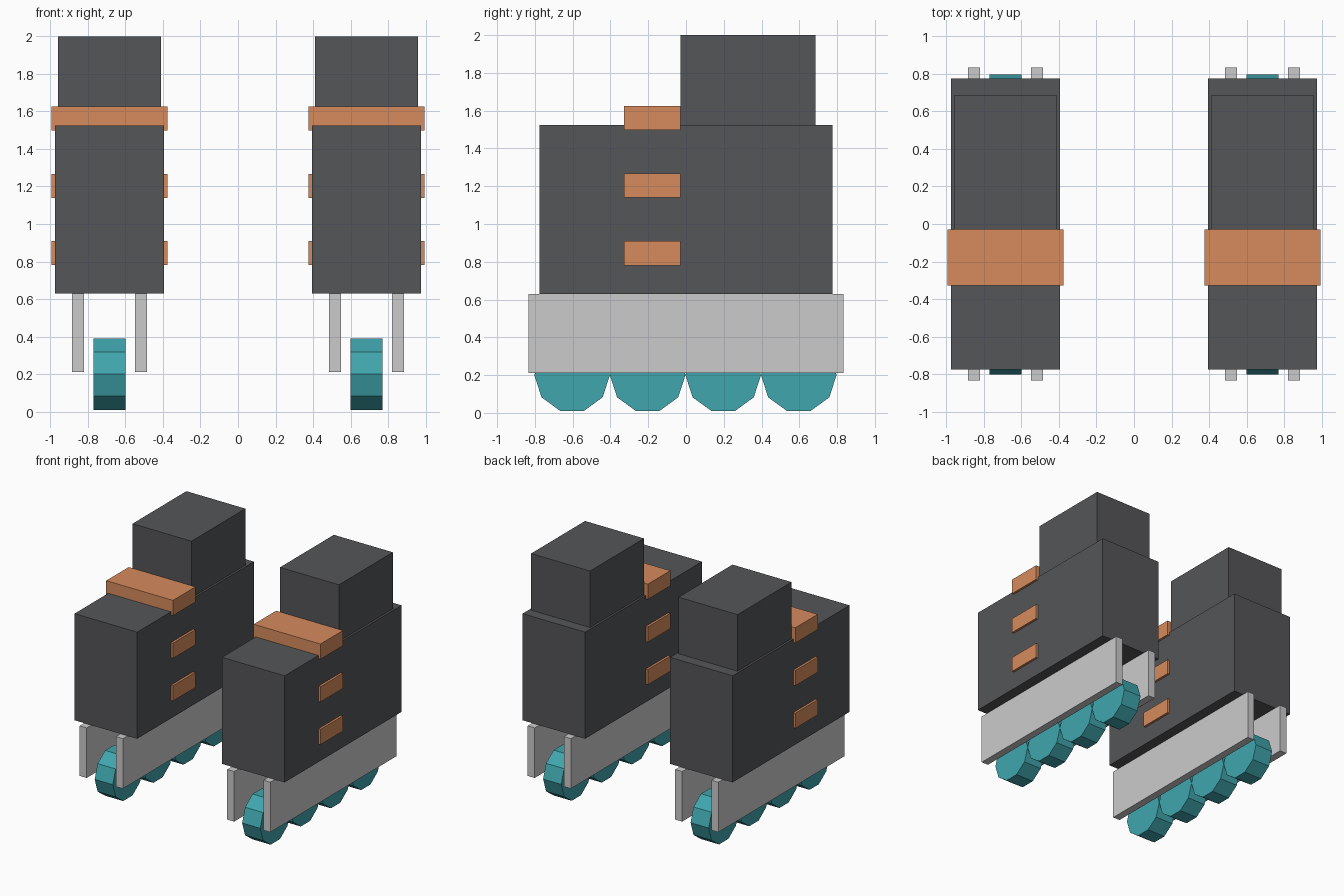
import bpy
from math import pi

if "Cube" in bpy.data.objects:
    bpy.data.objects.remove(bpy.data.objects["Cube"])


def material(name, rgb):
    m = bpy.data.materials.new(name)
    m.diffuse_color = (*rgb, 1)
    m.use_nodes = True
    m.node_tree.nodes["Principled BSDF"].inputs["Base Color"].default_value = m.diffuse_color
    return m


DARK = material("dark_shell", (0.09, 0.092, 0.098))
ORANGE = material("orange_strap", (0.67, 0.26, 0.11))
TEAL = material("teal_wheel", (0.05, 0.38, 0.42))


def finish(name, mat):
    ob = bpy.context.object
    ob.name = name
    if mat:
        ob.data.materials.append(mat)


def box(name, x, width, y0, y1, z0, z1, mat=None):
    bpy.ops.mesh.primitive_cube_add(size=1, location=(x, (y0 + y1) / 2, (z0 + z1) / 2))
    ob = bpy.context.object
    ob.scale = (width, y1 - y0, z1 - z0)
    bpy.ops.object.transform_apply(location=False, rotation=False, scale=True)
    finish(name, mat)


def skate(side, x):
    # Boot and ankle cuff
    box(side + "_boot", x, 0.582, -0.775, 0.775, 0.63, 1.525, DARK)
    box(side + "_cuff", x, 0.548, -0.03, 0.685, 1.525, 2.0, DARK)
    # Three straps around the boot
    for i, z in enumerate((0.845, 1.203, 1.562)):
        box(f"{side}_strap_{i + 1}", x, 0.62, -0.327, -0.03, z - 0.064, z + 0.064, ORANGE)
    # Frame rails either side of the wheels
    for label, dx in (("outer", -0.168), ("inner", 0.168)):
        box(f"{side}_rail_{label}", x + dx, 0.065, -0.835, 0.835, 0.21, 0.63)
    # Four ten-sided wheels, each resting on a corner
    for i in range(4):
        bpy.ops.mesh.primitive_cylinder_add(
            vertices=10, radius=0.2, depth=0.168,
            location=(x, -0.603 + 0.4 * i, 0.2), rotation=(0, pi / 2, 0))
        finish(f"{side}_wheel_{i + 1}", TEAL)


skate("left", -0.685)
skate("right", 0.685)
